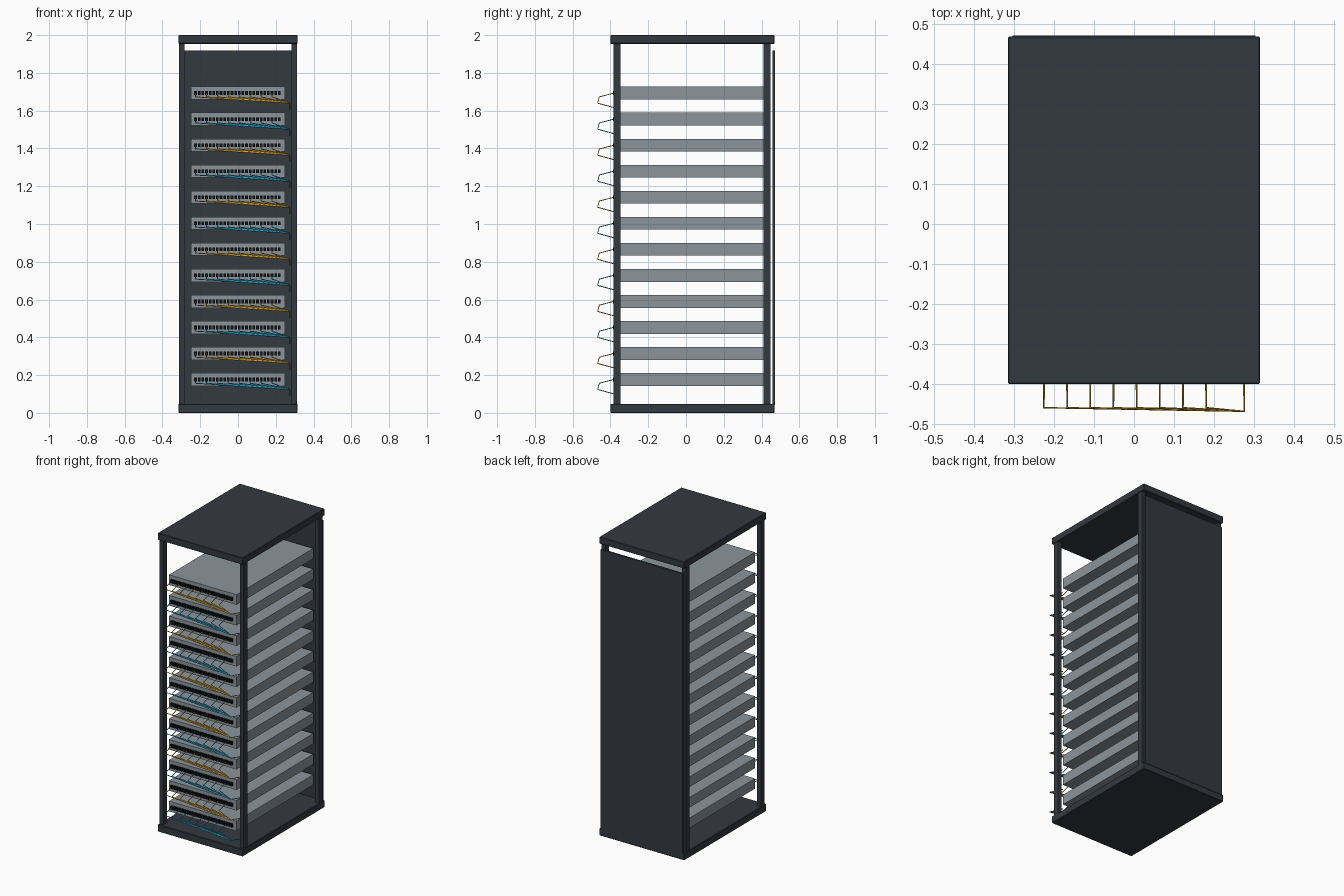
import bpy, bmesh
from mathutils import Matrix, Vector

if "Cube" in bpy.data.objects:
    bpy.data.objects.remove(bpy.data.objects["Cube"])


def material(name, rgb):
    m = bpy.data.materials.new(name)
    m.diffuse_color = (*rgb, 1)
    m.use_nodes = True
    m.node_tree.nodes["Principled BSDF"].inputs["Base Color"].default_value = m.diffuse_color
    return m


FRAME = material("dark_metal", (0.034, 0.041, 0.050))
METAL = material("grey_metal", (0.26, 0.30, 0.33))
BLACK = material("port_black", (0.006, 0.007, 0.009))
YELLOW = material("yellow_cable", (0.72, 0.38, 0.02))
BLUE = material("blue_cable", (0.02, 0.38, 0.62))


def boxes(name, spans, mat, bevel=0):
    """One object made of boxes, each given as (x0, x1, y0, y1, z0, z1)."""
    bm = bmesh.new()
    for x0, x1, y0, y1, z0, z1 in spans:
        mid = Vector((x0 + x1, y0 + y1, z0 + z1)) / 2
        size = Matrix.Diagonal((x1 - x0, y1 - y0, z1 - z0, 1))
        bmesh.ops.create_cube(bm, size=1, matrix=Matrix.Translation(mid) @ size)
    me = bpy.data.meshes.new(name)
    bm.to_mesh(me)
    bm.free()
    me.materials.append(mat)
    ob = bpy.data.objects.new(name, me)
    bpy.context.collection.objects.link(ob)
    if bevel:
        mod = ob.modifiers.new("edge", 'BEVEL')
        mod.width = bevel
        mod.segments = 1
    return ob


def cables(name, paths, mat, radius=0.0025):
    """Thin straight-segment cables in one curve object."""
    cu = bpy.data.curves.new(name, 'CURVE')
    cu.dimensions = '3D'
    cu.bevel_depth = radius
    cu.bevel_resolution = 1
    cu.use_fill_caps = True
    for path in paths:
        sp = cu.splines.new('POLY')
        sp.points.add(len(path) - 1)
        for p, co in zip(sp.points, path):
            p.co = (*co, 1)
    cu.materials.append(mat)
    ob = bpy.data.objects.new(name, cu)
    bpy.context.collection.objects.link(ob)


# cabinet: base, roof, corner posts, back door
boxes("base", [(-0.315, 0.315, -0.40, 0.468, 0, 0.048)], FRAME, 0.003)
boxes("roof", [(-0.315, 0.315, -0.40, 0.468, 1.954, 2.0)], FRAME, 0.003)
for side, x0, x1 in (("left", -0.312, -0.284), ("right", 0.284, 0.312)):
    for end, y0, y1 in (("front", -0.385, -0.347), ("back", 0.41, 0.448)):
        boxes(f"{end}_{side}_post", [(x0, x1, y0, y1, 0.045, 1.957)], FRAME)
boxes("back_door", [(-0.304, 0.304, 0.457, 0.471, 0.042, 1.918)], FRAME)

# twelve rack units, each with 24 ports and 8 patch cables
PITCH = 0.0193
for row in range(12):
    z = 0.177 + row * 0.1378
    boxes(f"rack_unit_{row + 1}", [(-0.25, 0.25, -0.373, 0.44, z - 0.034, z + 0.034)], METAL)
    xs = [-0.225 + i * PITCH for i in range(24)]
    boxes(f"ports_{row + 1}",
          [(x - 0.007, x + 0.007, -0.387, -0.371, z - 0.01, z + 0.01) for x in xs], BLACK)
    cables(f"patch_cables_{row + 1}",
           [[(x, -0.383, z), (x, -0.459, z - 0.02),
             (0.275, -0.468, z - 0.053), (0.275, -0.347, z - 0.086)] for x in xs[::3]],
           YELLOW if row % 2 else BLUE)
